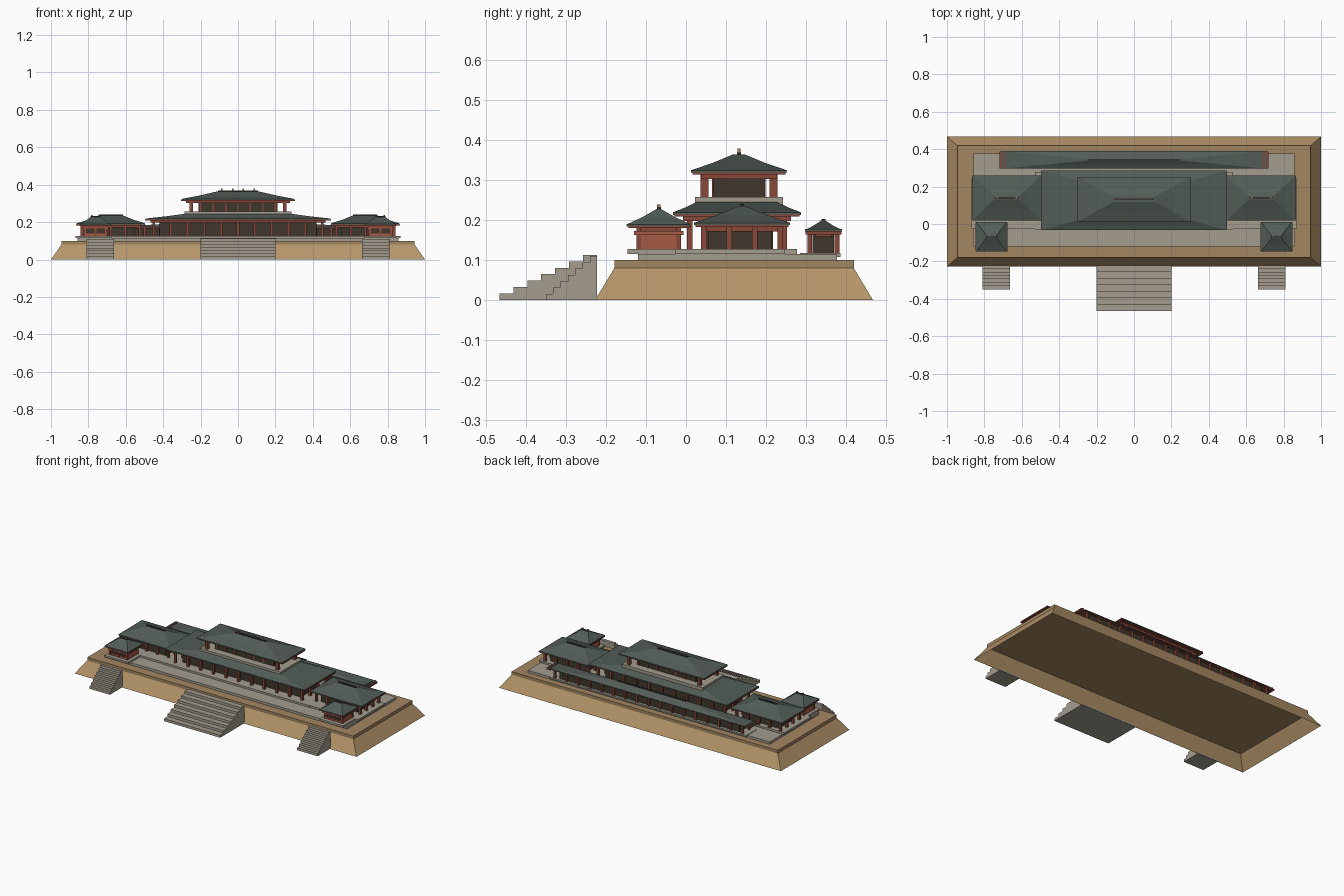
import bpy, bmesh

cube = bpy.data.objects.get("Cube")
if cube:
    bpy.data.objects.remove(cube)


def material(name, r, g, b):
    m = bpy.data.materials.new(name)
    m.use_nodes = True
    m.diffuse_color = (r, g, b, 1)
    m.node_tree.nodes["Principled BSDF"].inputs["Base Color"].default_value = (r, g, b, 1)
    return m


EARTH = material("tan earth", .46, .30, .145)
EARTH_TOP = material("dark tan earth", .37, .24, .12)
STONE = material("grey stone", .37, .335, .275)
TILE = material("green grey tile", .085, .108, .095)
WOOD = material("red wood", .25, .065, .04)
PLASTER = material("red plaster", .39, .105, .06)
WALL = material("dark brown wall", .05, .038, .026)
RIDGE = material("dark ridge", .035, .035, .03)
GOLD = material("tan finial", .36, .22, .10)


def finish(name, bm, mat):
    bmesh.ops.recalc_face_normals(bm, faces=bm.faces)
    mesh = bpy.data.meshes.new(name)
    bm.to_mesh(mesh)
    bm.free()
    mesh.materials.append(mat)
    ob = bpy.data.objects.new(name, mesh)
    bpy.context.collection.objects.link(ob)
    return ob


def add_box(bm, x, y, z):
    """Add a box given (min, max) on each axis."""
    v = bmesh.ops.create_cube(bm, size=1)["verts"]
    for p in v:
        p.co = [lo + (c + .5) * (hi - lo) for c, (lo, hi) in zip(p.co, (x, y, z))]


def boxes(name, mat, *items):
    bm = bmesh.new()
    for item in items:
        add_box(bm, *item)
    return finish(name, bm, mat)


def around(c, h):
    return (c - h, c + h)


def loft(name, mat, cx, cy, rings, bottom=True, top=True):
    """Join rectangles (half x, half y, z) into one skin."""
    bm = bmesh.new()
    loops = [[bm.verts.new((cx + sx * hx, cy + sy * hy, z))
              for sx, sy in ((-1, -1), (1, -1), (1, 1), (-1, 1))] for hx, hy, z in rings]
    for a, b in zip(loops, loops[1:]):
        for i in range(4):
            j = (i + 1) % 4
            bm.faces.new((a[i], a[j], b[j], b[i]))
    if bottom:
        bm.faces.new(loops[0][::-1])
    if top:
        bm.faces.new(loops[-1])
    return finish(name, bm, mat)


def roof(name, cx, cy, eave, crown, z0, z1, lip=.006, beam=.012):
    """Hipped roof with a slight sag, on a timber eave frame."""
    mid = [e * .48 + c * .52 for e, c in zip(eave, crown)]
    loft(name, TILE, cx, cy, [(*eave, z0), (*eave, z0 + lip),
         (*mid, z0 + lip + (z1 - z0 - lip) * .47), (*crown, z1)])
    boxes(name + "_eave_frame", WOOD,
          (around(cx, eave[0] + .003), around(cy, eave[1] - .004), (z0 - .004, z0 + .001)),
          (around(cx, eave[0] - .025), around(cy, eave[1] - .025), (z0 - .004 - beam, z0 - .004)))


def spread(lo, hi, n):
    return [lo + (hi - lo) * i / (n - 1) for i in range(n)]


def colonnade(name, cx, cy, hx, hy, nx, ny, z, r=.007):
    """Posts on the rim of a rectangle."""
    xs, ys = spread(cx - hx, cx + hx, nx), spread(cy - hy, cy + hy, ny)
    spots = [(x, y) for x in xs for y in ys if x in (xs[0], xs[-1]) or y in (ys[0], ys[-1])]
    boxes(name, WOOD, *[(around(x, r), around(y, r), z) for x, y in spots])


def crest(name, cx, cy, half, z, top, count):
    """Ridge bar with small finials."""
    boxes(name, RIDGE, (around(cx, half), around(cy, .005), (z - .004, z + .005)))
    boxes(name + "_finials", GOLD, *[(around(x, .004), around(cy, .004), (z, top))
          for x in spread(cx - half * .8, cx + half * .8, count)])


def stairs(name, cx, half, y0, y1, top, n=7):
    bm = bmesh.new()
    run = (y1 - y0) / n
    profile = [(y1, 0), (y0, 0)]
    for i in range(n):
        z = top * (i + 1) / n
        profile += [(y0 + run * i, z), (y0 + run * (i + 1), z)]
    face = bm.faces.new([bm.verts.new((cx - half, y, z)) for y, z in profile])
    ext = bmesh.ops.extrude_face_region(bm, geom=[face])["geom"]
    bmesh.ops.translate(bm, vec=(half * 2, 0, 0),
                        verts=[v for v in ext if isinstance(v, bmesh.types.BMVert)])
    finish(name, bm, STONE)


# Earth mound, cap and stone terraces
loft("mound_slopes", EARTH, 0, .12, [(1, .347, 0), (.944, .299, .08)], False, False)
boxes("mound_cap", EARTH_TOP, (around(0, .944), around(.12, .299), (.08, .1)))
boxes("terrace", STONE, (around(0, .858), (-.12, .377), (.1, .115)))
boxes("hall_podium", STONE, (around(0, .53), (-.03, .277), (.115, .127)))
boxes("gallery_podium", STONE, (around(0, .70), (.285, .386), (.108, .118)))

# Stairs
stairs("main_stairs", 0, .2, -.466, -.222, .113)
for side, s in (("left", 1), ("right", -1)):
    stairs(side + "_stairs", s * .737, .073, -.35, -.222, .11)

# Main hall, lower storey
HY = .127
boxes("hall_walls", WALL, (around(0, .42), around(HY, .09), (.127, .205)))
colonnade("hall_posts", 0, HY, .45, .118, 11, 4, (.127, .205))
roof("hall_lower_roof", 0, HY, (.494, .16), (.28, .10), .213, .245)

# Main hall, upper storey
UY = .132
boxes("upper_podium", STONE, (around(0, .285), around(UY, .11), (.238, .257)))
boxes("upper_walls", WALL, (around(0, .21), around(UY, .064), (.257, .315)))
boxes("upper_wall_frames", WOOD,
      *[(around(x, .004), around(UY, .067), (.257, .315)) for x in spread(-.2, .2, 7)])
colonnade("upper_posts", 0, UY, .25, .086, 2, 2, (.257, .315), .01)
boxes("upper_beams", WOOD, *[(around(0, .262), around(UY + s * .086, .01), (.302, .316))
                             for s in (-1, 1)])
roof("hall_upper_roof", 0, UY, (.302, .12), (.112, .014), .318, .364)
crest("hall_ridge", 0, UY, .107, .364, .379, 4)

# Rear gallery
GY = .343
boxes("gallery_walls", WALL, (around(0, .64), around(GY, .027), (.118, .17)))
colonnade("gallery_posts", 0, GY, .665, .034, 17, 2, (.118, .17), .006)
roof("gallery_roof", 0, GY, (.69, .046), (.25, .004), .171, .199, .004, .008)
boxes("gallery_end_beams", WOOD, *[(around(s * .704, .015), around(GY, .045), (.164, .173))
                                   for s in (-1, 1)])
boxes("gallery_end_tiles", TILE, *[(around(s * .703, .006), around(GY, .046), (.172, .177))
                                   for s in (-1, 1)])
crest("gallery_ridge", 0, GY, .245, .198, .203, 2)

for side, s in (("left", 1), ("right", -1)):
    # Side wing
    wx, wy = s * .68, .14
    boxes(side + "_wing_podium", STONE, (around(wx, .19), (-.028, .247), (.115, .127)))
    boxes(side + "_wing_walls", WALL, (around(wx, .13), around(wy - .005, .08), (.127, .182)))
    colonnade(side + "_wing_posts", wx, wy, .155, .095, 5, 4, (.127, .185))
    roof(side + "_wing_roof", wx, wy, (.183, .12), (.066, .008), .187, .235)
    crest(side + "_wing_ridge", wx, wy, .064, .235, .241, 2)

    # Corner pavilion
    px, py = s * .762, -.068
    boxes(side + "_pavilion_podium", STONE, (around(px, .085), around(py, .078), (.115, .127)))
    boxes(side + "_pavilion_core", WALL, (around(px, .055), around(py, .048), (.127, .183)))
    boxes(side + "_pavilion_side_walls", PLASTER,
          *[(around(px + d * .058, .007), around(py, .055), (.127, .165)) for d in (-1, 1)])
    boxes(side + "_pavilion_rails", PLASTER,
          (around(px, .062), around(py, .054), (.127, .138)),
          (around(px, .07), around(py, .062), (.163, .172)))
    colonnade(side + "_pavilion_posts", px, py, .06, .05, 3, 2, (.127, .183), .006)
    roof(side + "_pavilion_roof", px, py, (.083, .08), (.026, .006), .184, .227, .005, .008)
    crest(side + "_pavilion_ridge", px, py, .026, .227, .239, 2)
